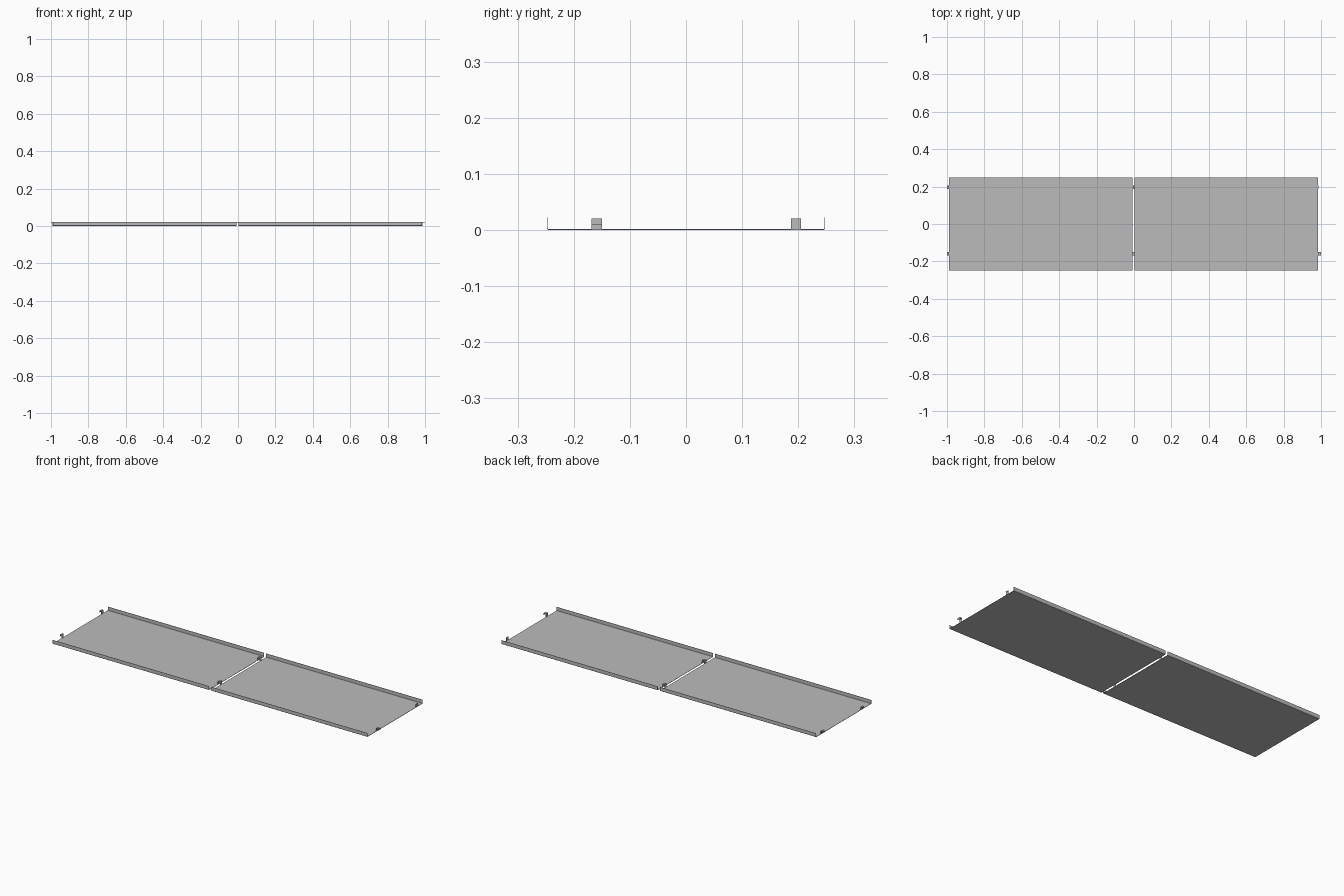
import bpy, bmesh, math
from mathutils import Vector

cube = bpy.data.objects.get("Cube")
if cube:
    bpy.data.objects.remove(cube, do_unlink=True)

steel = bpy.data.materials.new("grey sheet metal")
steel.use_nodes = True
COLOUR = (0.5, 0.5, 0.5, 1)
steel.diffuse_color = COLOUR
steel.node_tree.nodes["Principled BSDF"].inputs["Base Color"].default_value = COLOUR

THICK = 0.0015
PANEL_LENGTH = 0.981


def thicken(path, t):
    """Closed outline of an open path, thickened to its left with mitred corners."""
    pts = [Vector(p) for p in path]
    dirs = [(b - a).normalized() for a, b in zip(pts, pts[1:])]
    normals = [Vector((-d.y, d.x)) for d in dirs]
    inner = []
    for i, p in enumerate(pts):
        a, b = normals[max(i - 1, 0)], normals[min(i, len(normals) - 1)]
        inner.append(p + (a + b) * (t / (1 + a.dot(b))))
    return pts + inner[::-1]


def sheet(name, path, start, end, place, t=THICK):
    """Bent metal strip: thickened path swept from start to end."""
    outline = thicken(path, t)
    bm = bmesh.new()
    rings = [[bm.verts.new(place(s, p.x, p.y)) for p in outline] for s in (start, end)]
    n, half = len(outline), len(path)
    for i in range(n):
        j = (i + 1) % n
        bm.faces.new((rings[0][i], rings[0][j], rings[1][j], rings[1][i]))
    # End caps, one quad per bend section
    for ring in rings:
        for i in range(half - 1):
            bm.faces.new((ring[i], ring[i + 1], ring[n - 2 - i], ring[n - 1 - i]))
    bmesh.ops.recalc_face_normals(bm, faces=bm.faces)
    mesh = bpy.data.meshes.new(name)
    bm.to_mesh(mesh)
    bm.free()
    mesh.materials.append(steel)
    obj = bpy.data.objects.new(name, mesh)
    bpy.context.collection.objects.link(obj)
    return obj


# Tray cross-section in y and z, with small rounded bends
W, H, R = 0.248, 0.022, 0.003
bend = [(W - R + R * math.sin(a), R - R * math.cos(a))
        for a in (math.radians(30 * k) for k in range(4))]
right_half = bend + [(W, H)]
tray_path = [(-y, z) for y, z in reversed(right_half)] + right_half


def hook_path(reach, drop):
    """Upright, outward arm and turned-down lip, measured from the tray end."""
    path = [(-0.001, 0.0005), (-0.001, 0.02), (reach, 0.02)]
    if drop:
        path.append((reach, 0.02 - drop))
    return path


def add_hook(name, x_end, side, y, reach, drop):
    sheet(name, hook_path(reach, drop), y - 0.009, y + 0.009,
          lambda s, u, v: (x_end + side * u, s, v), -THICK)


for label, x0 in (("right", -0.99), ("left", 0.004)):
    x1 = x0 + PANEL_LENGTH
    sheet(label + "_tray", tray_path, x0, x1, lambda s, u, v: (s, u, v))
    # Hooks on the model's right end of each tray
    add_hook(label + "_tray_inlet_hook_front", x0, -1, -0.159, 0.010, 0.010)
    add_hook(label + "_tray_inlet_hook_back", x0, -1, 0.196, 0.010, 0.010)
    # Long hook and short tab on the other end
    add_hook(label + "_tray_outlet_hook_front", x1, 1, -0.159, 0.015, 0.010)
    add_hook(label + "_tray_outlet_tab_back", x1, 1, 0.196, 0.002, 0)
